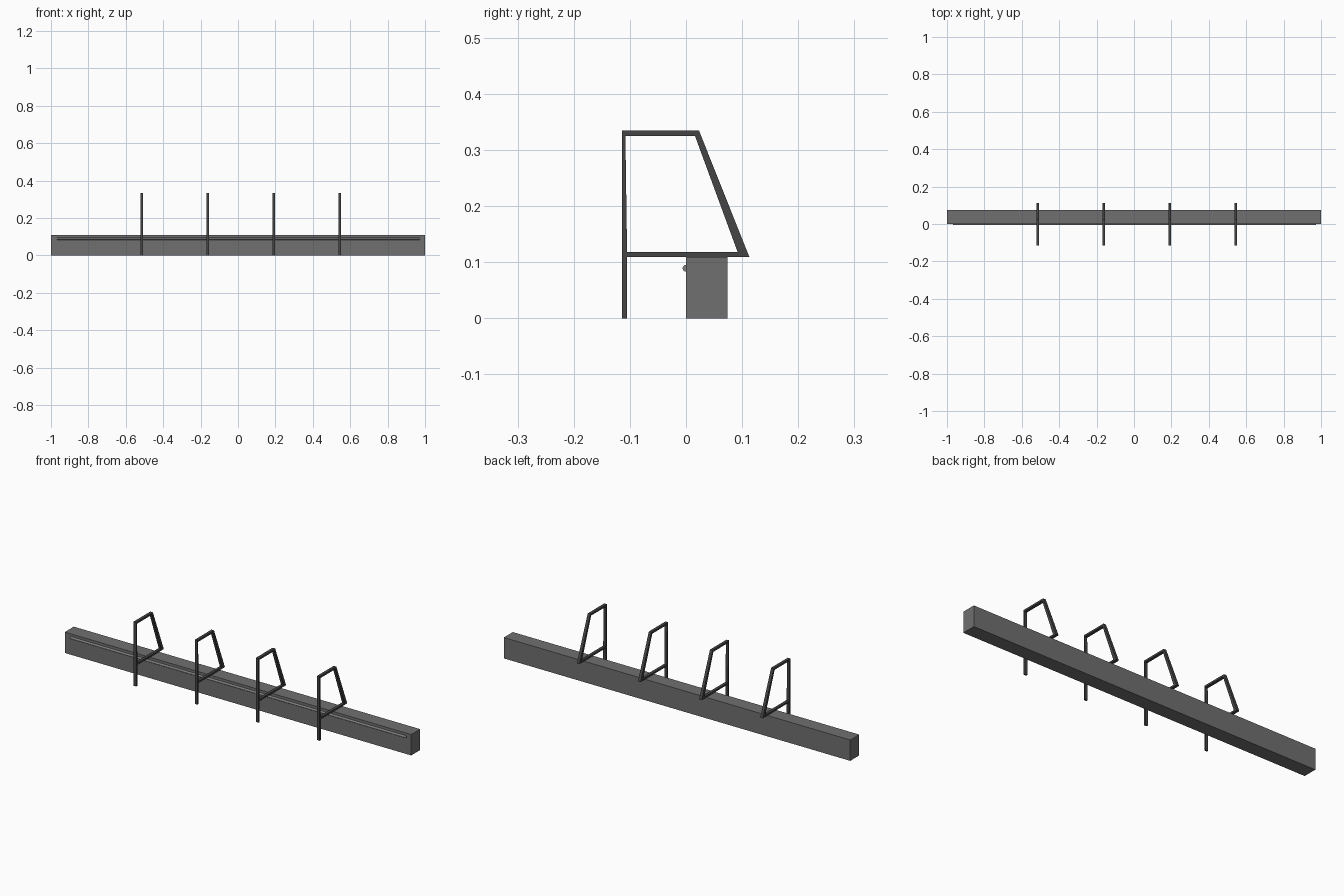
import bpy, bmesh, math

if "Cube" in bpy.data.objects:
    bpy.data.objects.remove(bpy.data.objects["Cube"])


def grey(name, v):
    mat = bpy.data.materials.new(name)
    mat.diffuse_color = (v, v, v, 1)
    mat.use_nodes = True
    mat.node_tree.nodes["Principled BSDF"].inputs["Base Color"].default_value = mat.diffuse_color
    return mat


BEAM_MAT = grey("dark_grey", 0.16)
FRAME_MAT = grey("near_black", 0.06)
RAIL_MAT = grey("mid_grey", 0.22)

# long base beam
bpy.ops.mesh.primitive_cube_add(size=1, location=(0, 0.037, 0.0545))
beam = bpy.context.object
beam.name = "base_beam"
beam.scale = (2, 0.074, 0.109)
beam.data.materials.append(BEAM_MAT)

# thin round rail half sunk into the beam front
bpy.ops.mesh.primitive_cylinder_add(vertices=16, radius=0.006, depth=1.94,
                                    location=(0.003, 0, 0.089),
                                    rotation=(0, math.pi / 2, 0))
rail = bpy.context.object
rail.name = "front_rail"
rail.data.materials.append(RAIL_MAT)
bpy.ops.object.shade_smooth_by_angle()

# open frame profile (y, z): leg, bottom bar, sloped back bar, top bar
POINTS = [(-0.114, 0), (-0.105, 0), (-0.105, 0.109), (0.113, 0.109),
          (0.092, 0.118), (-0.105, 0.118), (-0.108, 0.325),
          (0.016, 0.325), (0.023, 0.335), (-0.114, 0.335)]
FACES = [(0, 1, 2, 5, 6, 9), (2, 3, 4, 5), (3, 8, 7, 4), (8, 9, 6, 7)]
WIDTH = 0.015


def frame(name, x):
    bm = bmesh.new()
    verts = [bm.verts.new((x - WIDTH / 2, y, z)) for y, z in POINTS]
    faces = [bm.faces.new([verts[i] for i in f]) for f in FACES]
    ext = bmesh.ops.extrude_face_region(bm, geom=faces, use_keep_orig=True)
    moved = [g for g in ext["geom"] if isinstance(g, bmesh.types.BMVert)]
    bmesh.ops.translate(bm, verts=moved, vec=(WIDTH, 0, 0))
    bmesh.ops.recalc_face_normals(bm, faces=bm.faces)
    mesh = bpy.data.meshes.new(name)
    bm.to_mesh(mesh)
    bm.free()
    mesh.materials.append(FRAME_MAT)
    bpy.context.collection.objects.link(bpy.data.objects.new(name, mesh))


# four evenly spaced frames
for i in range(4):
    frame(f"divider_frame_{i + 1}", -0.515 + 0.353 * i)
